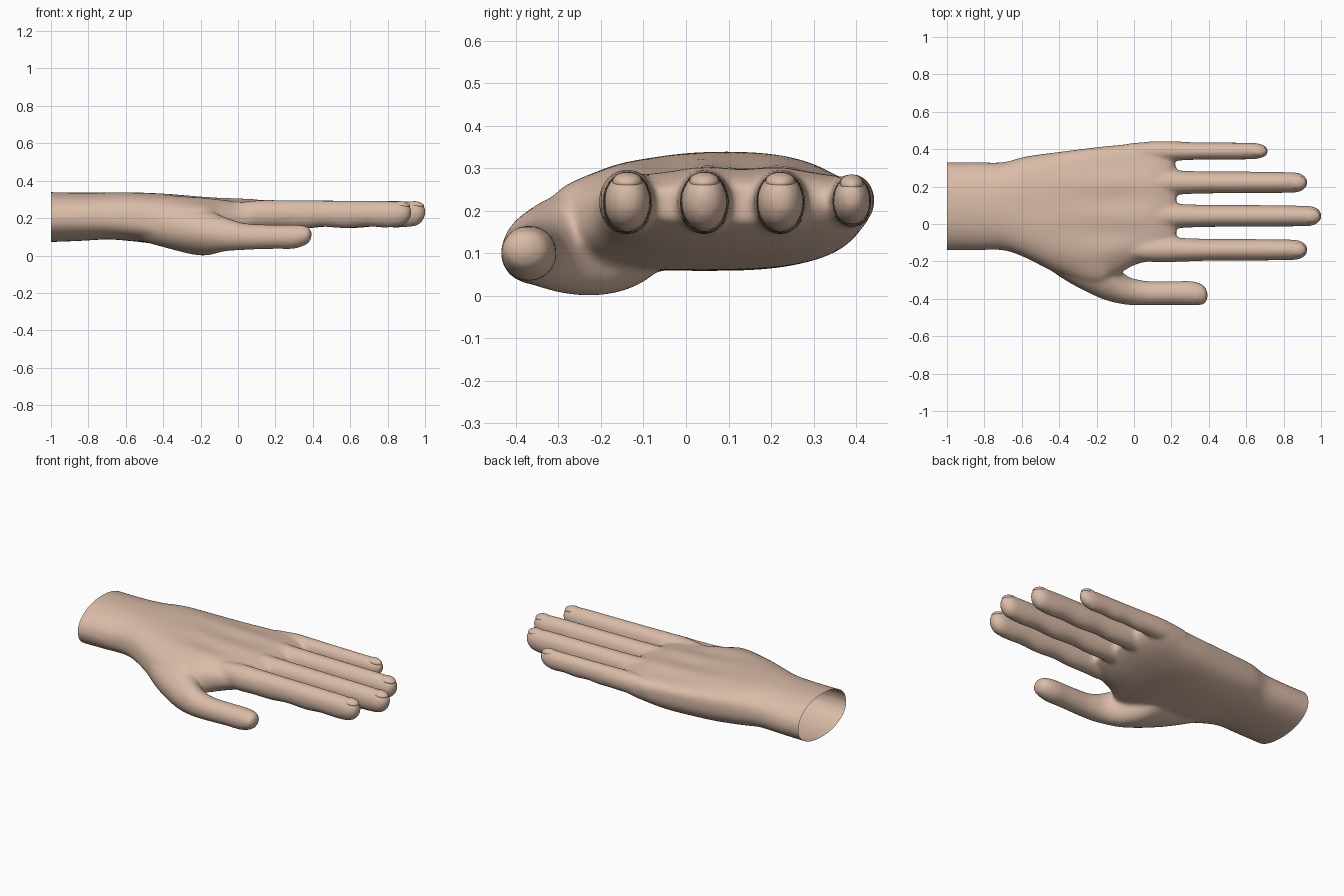
import bpy, bmesh, math
from mathutils import Vector

cube = bpy.data.objects.get("Cube")
if cube:
    bpy.data.objects.remove(cube, do_unlink=True)

SKIN = (0.70, 0.50, 0.39, 1.0)
skin = bpy.data.materials.new("skin")
skin.use_nodes = True
skin.diffuse_color = SKIN
bsdf = skin.node_tree.nodes["Principled BSDF"]
bsdf.inputs["Base Color"].default_value = SKIN
bsdf.inputs["Roughness"].default_value = 0.7


def smooth_rows(rows, steps=5):
    """Catmull-Rom interpolation through rows of section values."""
    out = []
    for i in range(len(rows) - 1):
        p = [Vector(rows[max(0, min(len(rows) - 1, i + k))]) for k in (-1, 0, 1, 2)]
        for s in range(steps):
            t = s / steps
            out.append(0.5 * (2 * p[1] + (p[2] - p[0]) * t
                              + (2 * p[0] - 5 * p[1] + 4 * p[2] - p[3]) * t * t
                              + (3 * p[1] - p[0] - 3 * p[2] + p[3]) * t ** 3))
    return out + [Vector(rows[-1])]


def loft(bm, rows, ridge=0.0, n=48):
    """Closed tube along x; row = x, y range, z range, edge z right and left, squareness."""
    rings = []
    for x, y0, y1, z0, z1, e0, e1, power in smooth_rows(rows):
        ring = []
        for k in range(n):
            a = math.tau * k / n
            c, s = math.cos(a), math.sin(a)
            u = math.copysign(abs(c) ** (2 / power), c)
            h = abs(s) ** (2 / power)
            y = (y0 + y1) / 2 + (y1 - y0) / 2 * u
            edge = e0 + (e1 - e0) * (u + 1) / 2
            z = edge + ((z1 if s > 0 else z0) - edge) * h
            # Tendon ridges fade out at the wrist and at the outer edges
            if s > 0 and ridge:
                fade = max(0.0, 1 - abs(x + 0.1) / 0.4)
                z += ridge * fade * h * math.cos(math.tau * (y - 0.04) / 0.183)
            ring.append(bm.verts.new((x, y, z)))
        rings.append(ring)
    for a, b in zip(rings, rings[1:]):
        for k in range(n):
            m = (k + 1) % n
            bm.faces.new((a[k], a[m], b[m], b[k]))
    bm.faces.new(rings[0][::-1])
    bm.faces.new(rings[-1])


def oval(x, y, z, ry, rz):
    return (x, y - ry, y + ry, z - rz, z + rz, z, z, 2)


def finger(bm, y, tip, ry, z, rz):
    """Finger with soft pads underneath and a rounded tip."""
    rows = [oval(-0.02, y, z, ry * 0.9, rz * 0.85), oval(0.12, y, z, ry * 1.13, rz * 1.05)]
    base = 0.22
    pads = ((0, 1.1, 1.02), (0.17, 1.02, 1.05), (0.33, 0.99, 0.92), (0.5, 0.99, 1.02),
            (0.66, 0.97, 0.9), (0.8, 0.95, 0.97))
    for f, w, low in pads:
        x = base + (tip - base) * f
        top = z + rz * (1.05 - 0.08 * f)
        rows.append((x, y - ry * w, y + ry * w, z - rz * low, top, z, z, 2))
    for back, w in ((0.06, 0.9), (0.025, 0.7), (0.007, 0.42), (0, 0.1)):
        rows.append(oval(tip - back, y, z + 0.02 * (1 - w), ry * w, rz * w))
    loft(bm, rows)


bm = bmesh.new()

# Wrist and palm
loft(bm, [
    (-1.06, -0.14, 0.33, 0.07, 0.34, 0.2, 0.2, 2.1),
    (-0.85, -0.14, 0.33, 0.078, 0.336, 0.2, 0.2, 2.2),
    (-0.7, -0.14, 0.33, 0.086, 0.337, 0.2, 0.21, 2.4),
    (-0.58, -0.18, 0.36, 0.078, 0.338, 0.19, 0.22, 2.6),
    (-0.4, -0.27, 0.385, 0.06, 0.33, 0.15, 0.22, 2.7),
    (-0.2, -0.34, 0.41, 0.06, 0.312, 0.13, 0.22, 2.8),
    (-0.1, -0.28, 0.42, 0.068, 0.305, 0.16, 0.22, 2.8),
    (0, -0.22, 0.43, 0.083, 0.302, 0.19, 0.22, 2.6),
    (0.1, -0.195, 0.438, 0.11, 0.298, 0.21, 0.22, 2.5),
    (0.18, -0.165, 0.41, 0.145, 0.282, 0.21, 0.22, 2.4),
    (0.225, -0.13, 0.31, 0.175, 0.26, 0.215, 0.22, 2.2),
], ridge=0.005, n=96)

# Thumb and its mound
loft(bm, [
    oval(-0.6, -0.03, 0.19, 0.09, 0.09),
    (-0.4, -0.28, -0.03, 0.045, 0.27, 0.15, 0.15, 2),
    (-0.2, -0.388, -0.05, 0.0, 0.255, 0.125, 0.13, 2),
    (-0.07, -0.427, -0.25, 0.022, 0.205, 0.11, 0.11, 2),
    oval(0.04, -0.368, 0.101, 0.067, 0.071),
    oval(0.2, -0.37, 0.1, 0.064, 0.065),
    oval(0.29, -0.37, 0.1, 0.066, 0.065),
    oval(0.345, -0.374, 0.105, 0.06, 0.056),
    oval(0.38, -0.38, 0.11, 0.045, 0.04),
    oval(0.395, -0.382, 0.112, 0.01, 0.01),
])

# Four fingers: side position, tip, half width, height, half height
FINGERS = {
    "index": (-0.138, 0.928, 0.059, 0.22, 0.073),
    "middle": (0.043, 1.003, 0.059, 0.22, 0.073),
    "ring": (0.222, 0.928, 0.059, 0.22, 0.073),
    "little": (0.39, 0.718, 0.047, 0.223, 0.06),
}
for spec in FINGERS.values():
    finger(bm, *spec)

bmesh.ops.recalc_face_normals(bm, faces=bm.faces)
source = bpy.data.meshes.new("hand_parts")
bm.to_mesh(source)
bm.free()
hand = bpy.data.objects.new("hand", source)
bpy.context.collection.objects.link(hand)

# Fuse the parts into one skin and soften the joins
remesh = hand.modifiers.new("fuse", "REMESH")
remesh.mode = "VOXEL"
remesh.voxel_size = 0.01
soften = hand.modifiers.new("soften", "SMOOTH")
soften.factor = 0.5
soften.iterations = 12
bpy.context.view_layer.update()
fused = bpy.data.meshes.new_from_object(
    hand.evaluated_get(bpy.context.evaluated_depsgraph_get()))
hand.modifiers.clear()
hand.data = fused
bpy.data.meshes.remove(source)

# Cut the wrist open
bm = bmesh.new()
bm.from_mesh(fused)
bmesh.ops.bisect_plane(bm, geom=bm.verts[:] + bm.edges[:] + bm.faces[:],
                       plane_co=(-1, 0, 0), plane_no=(1, 0, 0), clear_inner=True)
for face in bm.faces:
    face.smooth = True
bm.to_mesh(fused)
bm.free()
fused.materials.clear()
fused.materials.append(skin)


def nail(name, x, y, z, ry, tilt=0.0):
    """Thin curved nail sunk into the fingertip."""
    bpy.ops.mesh.primitive_uv_sphere_add(segments=24, ring_count=12, location=(x, y, z),
                                         rotation=(tilt, 0.1, 0))
    obj = bpy.context.object
    obj.name = name
    obj.scale = (0.046, ry, 0.022)
    obj.data.materials.append(skin)
    bpy.ops.object.shade_smooth()


for name, (y, tip, ry, z, rz) in FINGERS.items():
    nail(name + "_nail", tip - 0.054, y, z + rz * 0.66, ry * 0.6)
nail("thumb_nail", 0.335, -0.382, 0.139, 0.036, 0.15)
